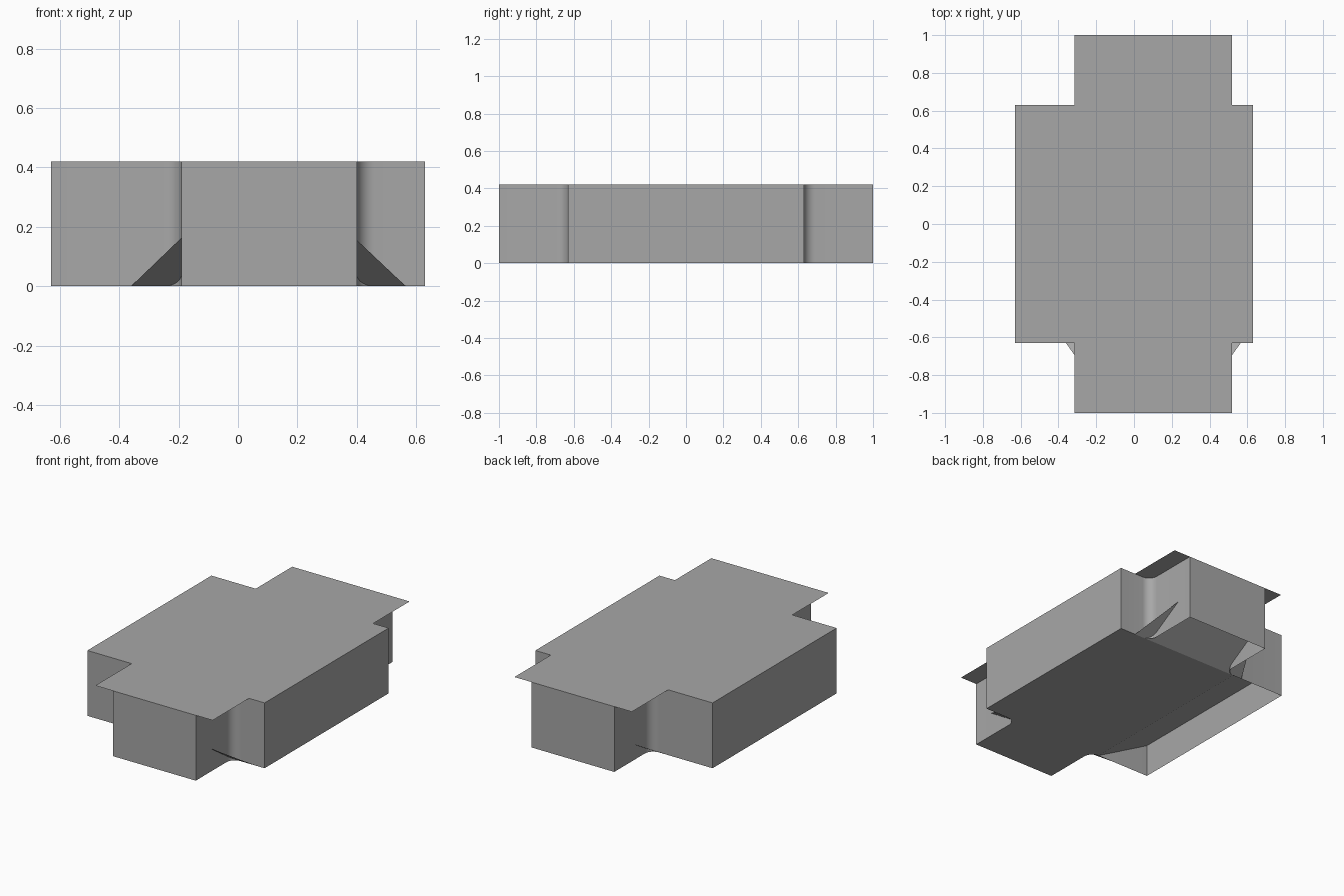
import bpy
import math

cube = bpy.data.objects.get("Cube")
if cube:
    bpy.data.objects.remove(cube, do_unlink=True)

HEIGHT = 0.42
SIDE, END, SHOULDER = 0.63, 1.0, 0.63   # body half width, overall half length, body half length
BOX_R, BOX_L = -0.19, 0.40              # narrow end boxes
LID_R, LID_L = -0.315, 0.52             # wider lid above the end boxes
FILLET, STEPS = 0.06, 8

grey = bpy.data.materials.new("plain grey")
grey.use_nodes = True
colour = (0.39, 0.39, 0.39, 1)
grey.diffuse_color = colour
grey.node_tree.nodes["Principled BSDF"].inputs["Base Color"].default_value = colour


def make(name, verts, faces, smooth=False):
    mesh = bpy.data.meshes.new(name)
    mesh.from_pydata(verts, [], faces)
    mesh.materials.append(grey)
    obj = bpy.data.objects.new(name, mesh)
    bpy.context.collection.objects.link(obj)
    if smooth:
        bpy.ops.object.select_all(action="DESELECT")
        obj.select_set(True)
        bpy.context.view_layer.objects.active = obj
        bpy.ops.object.shade_smooth_by_angle(angle=math.radians(30))
    return obj


def sheet(name, verts):
    return make(name, verts, [range(len(verts))])


def inner_corner(x, sx, sy):
    """Concave fillet from the end box side to the body shoulder."""
    cx, cy = x + sx * FILLET, sy * (SHOULDER + FILLET)
    angles = [i / STEPS * math.pi / 2 for i in range(STEPS + 1)]
    return [(cx - sx * FILLET * math.cos(a), cy - sy * FILLET * math.sin(a)) for a in angles]


front_left = inner_corner(BOX_L, 1, -1)
back_left = inner_corner(BOX_L, 1, 1)
front_right = inner_corner(BOX_R, -1, -1)
back_right = inner_corner(BOX_R, -1, 1)

# Side walls following the cross-shaped plan, counter-clockwise
plan = [(BOX_R, -END), (BOX_L, -END), *front_left, (SIDE, -SHOULDER), (SIDE, SHOULDER),
        *back_left[::-1], (BOX_L, END), (BOX_R, END), *back_right,
        (-SIDE, SHOULDER), (-SIDE, -SHOULDER), *front_right[::-1]]
n = len(plan)
make("outer_walls", [(x, y, z) for z in (0, HEIGHT) for x, y in plan],
     [(i, (i + 1) % n, n + (i + 1) % n, n + i) for i in range(n)], smooth=True)

# Thin lid overhanging the end boxes
lid = [(LID_R, -END), (LID_L, -END), (LID_L, -SHOULDER), (SIDE, -SHOULDER),
       (SIDE, SHOULDER), (LID_L, SHOULDER), (LID_L, END), (LID_R, END),
       (LID_R, SHOULDER), (-SIDE, SHOULDER), (-SIDE, -SHOULDER), (LID_R, -SHOULDER)]
sheet("lid", [(x, y, HEIGHT) for x, y in lid])

# Floor under the body and front box, facing down
floor_edge = BOX_R - FILLET
floor = [(BOX_R, -END), (BOX_L, -END), *front_left, (SIDE, -SHOULDER),
         (SIDE, SHOULDER), (floor_edge, SHOULDER), *front_right[::-1]]
sheet("floor", [(x, y, 0) for x, y in floor[::-1]])

# Sloping sheets rising from the floor
sheet("right_ramp", [(floor_edge, -SHOULDER, 0), (-SIDE, -SHOULDER, 0.21),
                     (-SIDE, SHOULDER, 0.21), (floor_edge, SHOULDER, 0)])
sheet("back_ramp", [(LID_R, SHOULDER, 0), (-0.14, END, 0.22),
                    (0.35, END, 0.22), (LID_L, SHOULDER, 0)])
sheet("front_ramp", [(0.565, -SHOULDER, 0), (0.30, -END, 0.25),
                     (-0.10, -END, 0.25), (-0.36, -SHOULDER, 0)])
